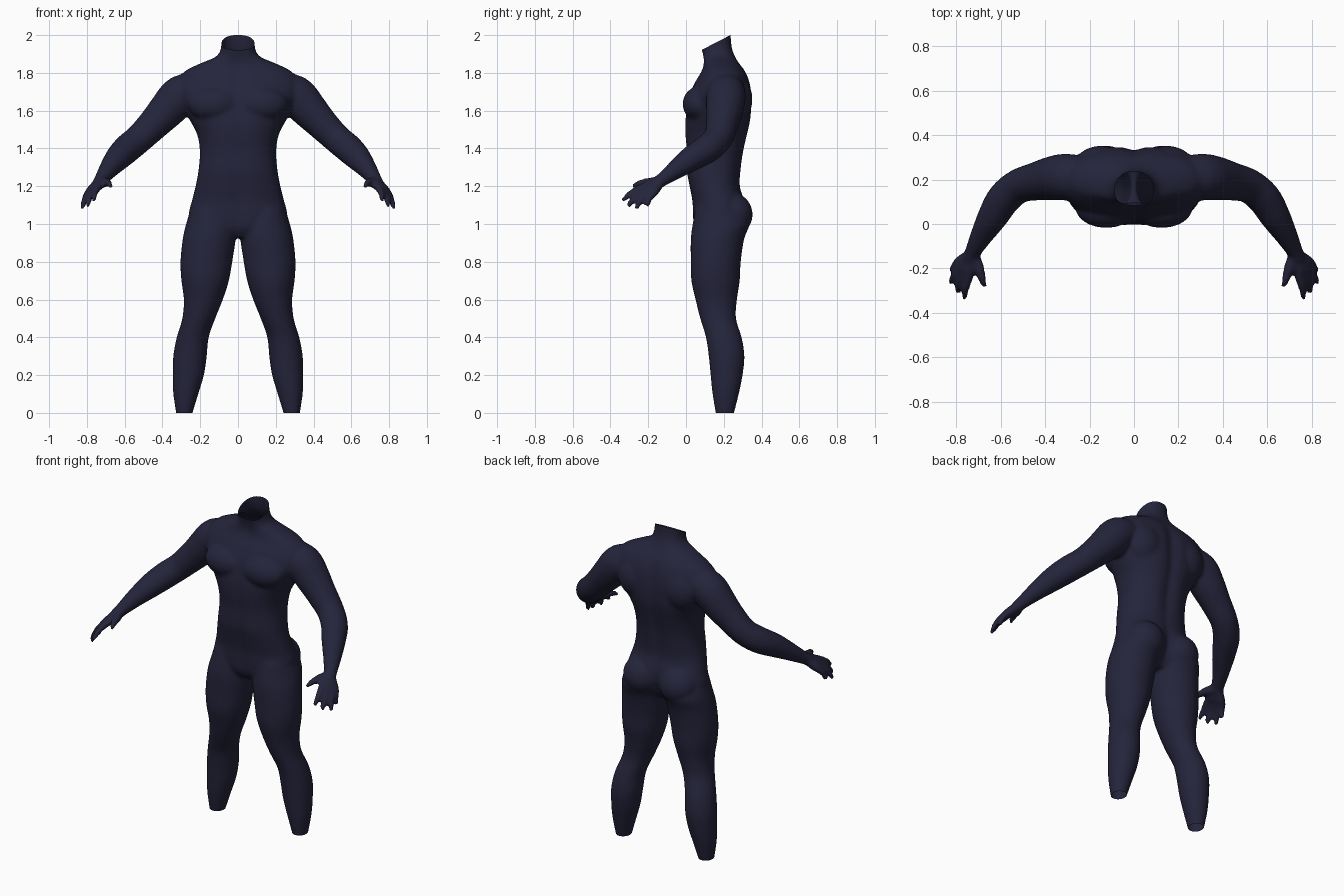
import bpy, bmesh, math
from mathutils import Vector, Matrix

if "Cube" in bpy.data.objects:
    bpy.data.objects.remove(bpy.data.objects["Cube"])

SIDES = 40


def resample(rows, steps):
    """Catmull-Rom interpolation through rows of numbers."""
    out = []
    last = len(rows) - 1
    for i in range(last):
        a, b, c, d = (rows[min(max(k, 0), last)] for k in (i - 1, i, i + 1, i + 2))
        for s in range(steps):
            t = s / steps
            out.append([q + 0.5 * t * (r - p + t * (2*p - 5*q + 4*r - e + t * (3*(q - r) + e - p)))
                        for p, q, r, e in zip(a, b, c, d)])
    out.append(list(rows[-1]))
    return out


def skin_rings(bm, rings):
    """Closed skin over a list of point rings."""
    loops = [[bm.verts.new(p) for p in ring] for ring in rings]
    n = len(loops[0])
    for low, high in zip(loops, loops[1:]):
        for i in range(n):
            j = (i + 1) % n
            bm.faces.new((low[i], low[j], high[j], high[i]))
    bm.faces.new(loops[0])
    bm.faces.new(loops[-1])


def power(v, p):
    return math.copysign(abs(v) ** p, v)


def level_loft(bm, rows, side=1, squareness=0.9, midline=0.0):
    """Loft of horizontal rings: height, x from, x to, front y, back y, back groove."""
    rings = []
    for z, x0, x1, front, back, groove in resample(rows, 4):
        cx, cy, rx, ry = (x0 + x1) / 2, (front + back) / 2, (x1 - x0) / 2, (back - front) / 2
        ring = []
        for i in range(SIDES):
            a = math.tau * i / SIDES
            x = cx + rx * power(math.cos(a), squareness)
            s = power(math.sin(a), squareness)
            dent = (groove if s > 0 else midline) * math.exp(-(x / 0.04) ** 2)
            ring.append((side * x, cy + ry * s - math.copysign(dent, s), z))
        rings.append(ring)
    skin_rings(bm, rings)


def tube(bm, path, side=1):
    """Round limb through points given as x, y, z, radius."""
    rows = resample(path, 4)
    points = [Vector(r[:3]) for r in rows]
    rings = []
    for k, (p, row) in enumerate(zip(points, rows)):
        along = (points[min(k + 1, len(points) - 1)] - points[max(k - 1, 0)]).normalized()
        u = along.cross(Vector((0, 0, 1))).normalized()
        v = along.cross(u)
        ring = []
        for i in range(SIDES // 2):
            a = math.tau * i / (SIDES // 2)
            q = p + row[3] * (u * math.cos(a) + v * math.sin(a))
            ring.append((side * q.x, q.y, q.z))
        rings.append(ring)
    skin_rings(bm, rings)


def ball(bm, centre, radii, side=1):
    x, y, z = centre
    place = Matrix.Translation((side * x, y, z)) @ Matrix.Diagonal((*radii, 1))
    bmesh.ops.create_uvsphere(bm, u_segments=32, v_segments=20, radius=1, matrix=place)


# Torso: height, half width, front, back, spine groove
torso = [
    (2.07, .088, .06, .235, 0), (1.95, .088, .07, .24, 0), (1.89, .112, .085, .258, 0),
    (1.85, .2, .09, .285, .005), (1.81, .28, .08, .315, .01), (1.75, .325, .045, .34, .018),
    (1.68, .325, .015, .35, .02), (1.6, .285, 0, .35, .02), (1.54, .25, -.008, .345, .02),
    (1.47, .215, -.008, .33, .02), (1.38, .202, 0, .31, .02), (1.28, .21, 0, .295, .015),
    (1.2, .225, .015, .29, .01), (1.12, .245, .03, .315, .02), (1.05, .26, .033, .325, .03),
    (.98, .22, .04, .3, .03), (.93, .08, .07, .25, .01),
]

# Leg: height, inner x, outer x, front, back
leg = [
    (1.08, .03, .25, .05, .31), (1, .008, .275, .035, .335), (.92, .012, .293, .025, .308),
    (.8, .03, .305, .025, .29), (.7, .048, .3, .028, .285), (.6, .08, .287, .05, .27),
    (.5, .12, .295, .075, .265), (.4, .155, .325, .105, .295), (.3, .165, .343, .12, .31),
    (.2, .18, .346, .13, .3), (.1, .21, .343, .14, .28), (-.04, .252, .322, .163, .245),
]

# Arm from inside the shoulder to the wrist
arm = [
    (.2, .21, 1.71, .09), (.3, .212, 1.685, .105), (.37, .205, 1.61, .1), (.44, .192, 1.535, .087),
    (.52, .17, 1.455, .078), (.585, .115, 1.4, .077), (.635, .035, 1.35, .069),
    (.685, -.05, 1.29, .052), (.725, -.125, 1.235, .037), (.738, -.155, 1.215, .035),
]

# Fingers: knuckle and tip
fingers = [
    ((.742, -.23, 1.195), (.765, -.338, 1.122)),
    ((.768, -.222, 1.178), (.797, -.308, 1.09)),
    ((.787, -.203, 1.165), (.828, -.265, 1.078)),
    ((.795, -.175, 1.16), (.82, -.205, 1.092)),
]
thumb = [(.725, -.14, 1.225, .028), (.7, -.19, 1.222, .025), (.685, -.245, 1.215, .019), (.672, -.285, 1.198, .013)]

bm = bmesh.new()
level_loft(bm, [(z, -w, w, f, b, g) for z, w, f, b, g in torso], midline=0.008)
for side in (1, -1):
    level_loft(bm, [(*row, 0) for row in leg], side, squareness=1)
    tube(bm, arm, side)
    tube(bm, thumb, side)
    for knuckle, tip in fingers:
        k, t = Vector(knuckle), Vector(tip)
        root = Vector((.735, -.14, 1.22)).lerp(k, .15)
        bend = k.lerp(t, .5) + Vector((.004, -.006, .006))
        tube(bm, [(*root, .028), (*root.lerp(k, .6), .027), (*k, .022), (*bend, .018), (*t, .013)], side)
    # Chest, shoulder blade and buttock masses
    ball(bm, (.125, .075, 1.635), (.14, .093, .095), side)
    ball(bm, (.15, .26, 1.66), (.12, .092, .13), side)
    ball(bm, (.125, .245, 1.05), (.115, .108, .115), side)
bmesh.ops.recalc_face_normals(bm, faces=bm.faces)
mesh = bpy.data.meshes.new("body")
bm.to_mesh(mesh)
bm.free()
body = bpy.data.objects.new("body", mesh)
bpy.context.collection.objects.link(body)

# Fuse the masses into one skin and soften the joins
fuse = body.modifiers.new("fuse", "REMESH")
fuse.mode = "VOXEL"
fuse.voxel_size = 0.01
soften = body.modifiers.new("soften", "SMOOTH")
soften.factor = 0.5
soften.iterations = 10
bpy.context.view_layer.objects.active = body
body.select_set(True)
for name in ("fuse", "soften"):
    bpy.ops.object.modifier_apply(modifier=name)

# Open the neck with a slanted cut and the ankles with a level one
bm = bmesh.new()
bm.from_mesh(body.data)
for point, normal in (((0, .07, 1.915), (0, -.085, .165)), ((0, 0, 0), (0, 0, -1))):
    bmesh.ops.bisect_plane(bm, geom=bm.verts[:] + bm.edges[:] + bm.faces[:],
                           plane_co=point, plane_no=normal, clear_outer=True)
bm.to_mesh(body.data)
bm.free()

# Dark navy skin
navy = bpy.data.materials.new("dark navy")
navy.use_nodes = True
colour = (0.018, 0.018, 0.045, 1)
navy.diffuse_color = colour
navy.node_tree.nodes["Principled BSDF"].inputs["Base Color"].default_value = colour
body.data.materials.clear()
body.data.materials.append(navy)
bpy.ops.object.shade_smooth()
